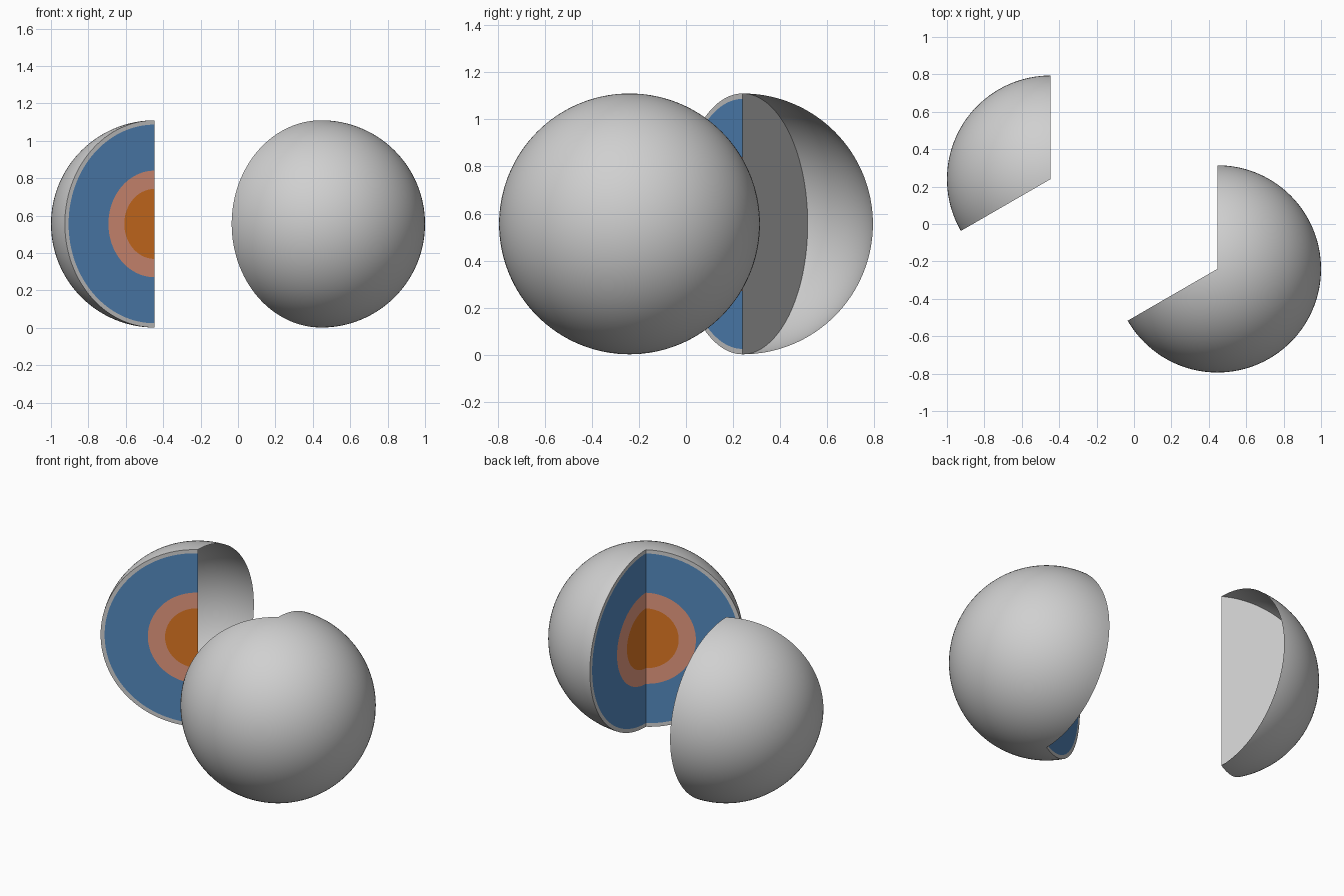
import bpy
import bmesh
import math

if "Cube" in bpy.data.objects:
    bpy.data.objects.remove(bpy.data.objects["Cube"])

R = 0.554                                # outer radius
CZ = 0.556                               # height of the centres
LAYERS = [0.187, 0.285, 0.531, R]        # core, inner, thick and outer layer radii
STEPS = 64                               # pole-to-pole divisions


def material(name, rgb):
    m = bpy.data.materials.new(name)
    m.diffuse_color = (*rgb, 1.0)
    m.use_nodes = True
    m.node_tree.nodes["Principled BSDF"].inputs["Base Color"].default_value = m.diffuse_color
    return m


GREY = material("shell grey", (0.63, 0.63, 0.63))
BLUE = material("layer blue", (0.091, 0.254, 0.527))
SALMON = material("layer salmon", (0.79, 0.323, 0.216))
ORANGE = material("core orange", (0.75, 0.19, 0.017))


def point(radius, lat, ang):
    """Point on a sphere; lat runs from 0 (bottom) to pi (top)."""
    s = radius * math.sin(lat)
    return (s * math.cos(ang), s * math.sin(ang), -radius * math.cos(lat))


def finish(name, bm, centre, mats):
    bmesh.ops.remove_doubles(bm, verts=bm.verts, dist=1e-5)
    me = bpy.data.meshes.new(name)
    bm.to_mesh(me)
    bm.free()
    for m in mats:
        me.materials.append(m)
    ob = bpy.data.objects.new(name, me)
    ob.location = (centre[0], centre[1], CZ)
    bpy.context.collection.objects.link(ob)
    return ob


def grid(bm, rows, flip=False, mat=0):
    """Skin a list of equal-length point rows."""
    vs = [[bm.verts.new(p) for p in row] for row in rows]
    for a, b in zip(vs, vs[1:]):
        for i in range(len(a) - 1):
            q = [a[i], b[i], b[i + 1], a[i + 1]]
            f = bm.faces.new(q[::-1] if flip else q)
            f.material_index = mat


def shell(name, centre, start, end):
    """Smooth outer skin between two compass angles (degrees)."""
    bm = bmesh.new()
    n = int((end - start) / 3)
    angs = [math.radians(start + (end - start) * i / n) for i in range(n + 1)]
    grid(bm, [[point(R, math.pi * j / STEPS, a) for j in range(STEPS + 1)] for a in angs])
    ob = finish(name, bm, centre, [GREY])
    for p in ob.data.polygons:
        p.use_smooth = True


def cut_face(name, centre, angle, flip, layered=True):
    """Flat half disc from the axis outwards, split into coloured layers."""
    bm = bmesh.new()
    a = math.radians(angle)
    radii = [0.0] + (LAYERS if layered else [R])
    for i in range(len(radii) - 1):
        grid(bm, [[point(r, math.pi * j / STEPS, a) for j in range(STEPS + 1)]
                  for r in radii[i:i + 2]], flip, i)
    finish(name, bm, centre, [ORANGE, SALMON, BLUE, GREY] if layered else [GREY])


# Small piece: a third of the ball, half of it hollow and open on one side
small = (-0.446, 0.24)
shell("small_piece_shell", small, 90, 210)
cut_face("small_piece_layers", small, 210, True)
cut_face("small_piece_inner_wall", small, 150, False, layered=False)

# Large piece: the remaining two thirds with two layered cut faces
large = (0.446, -0.24)
shell("large_piece_shell", large, 210, 450)
cut_face("large_piece_layers_front", large, 210, False)
cut_face("large_piece_layers_back", large, 90, True)
